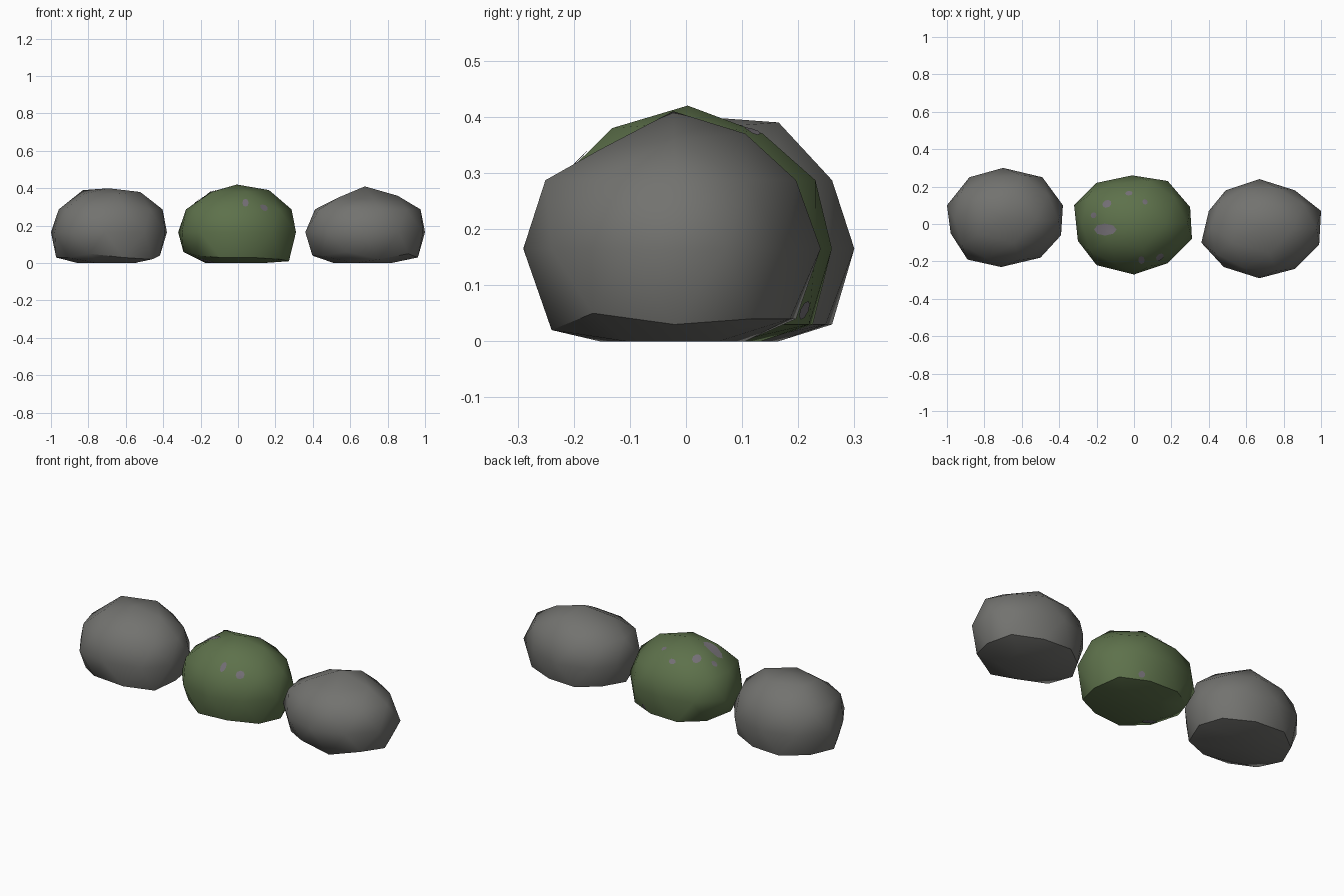
import bpy, bmesh, math
from mathutils import Vector
from mathutils.bvhtree import BVHTree

default = bpy.data.objects.get("Cube")
if default:
    bpy.data.objects.remove(default, do_unlink=True)


def material(name, color):
    mat = bpy.data.materials.new(name)
    mat.use_nodes = True
    mat.diffuse_color = (*color, 1)
    bsdf = mat.node_tree.nodes["Principled BSDF"]
    bsdf.inputs["Base Color"].default_value = (*color, 1)
    bsdf.inputs["Roughness"].default_value = 0.9
    return mat


STONE = material("grey stone", (0.17, 0.17, 0.16))
MOSS = material("moss green", (0.11, 0.165, 0.07))
BARE = material("bare stone", (0.17, 0.155, 0.175))


def finish(bm, name, mat, smooth_angle):
    mesh = bpy.data.meshes.new(name)
    bm.to_mesh(mesh)
    bm.free()
    mesh.materials.append(mat)
    obj = bpy.data.objects.new(name, mesh)
    bpy.context.collection.objects.link(obj)
    bpy.ops.object.select_all(action="DESELECT")
    obj.select_set(True)
    bpy.context.view_layer.objects.active = obj
    bpy.ops.object.shade_smooth_by_angle(angle=math.radians(smooth_angle))
    return obj


def boulder(name, mat, outline, crown, foot, apex):
    """Icosphere fitted to a ten-point waist outline, with a flat base (hundredths)."""
    waist = [Vector((x, y, 0)) / 100 for x, y in outline]
    centre = sum(waist, Vector()) / len(waist)
    bm = bmesh.new()
    bmesh.ops.create_icosphere(bm, subdivisions=2, radius=1)
    for v in bm.verts:
        height, reach = v.co.z, v.co.xy.length
        step = round(math.degrees(math.atan2(v.co.y, v.co.x)) / 18) % 20
        if abs(height) > 0.95:                       # poles
            v.co = centre
            v.co.z = apex / 100 if height > 0 else 0
            continue
        if abs(height) < 0.2:                        # waist
            v.co = waist[step // 2]
            v.co.z = 0.165
            continue
        between = (waist[step // 2] + waist[step // 2 - 1]) / 2 - centre
        v.co = centre + between * reach / math.cos(math.pi / 10)
        if height > 0.7:
            v.co.z = crown[step // 4] / 100
        elif height > 0:
            v.co.z = 0.287
        elif height > -0.7:
            v.co.z = foot[step // 2] / 100
        else:
            v.co.z = 0
    bmesh.ops.recalc_face_normals(bm, faces=bm.faces)
    return finish(bm, name, mat, 42)


boulder("right_boulder", STONE,
        [(-38, 10), (-49, 25), (-70, 30), (-88, 25), (-100, 10),
         (-98, -5), (-89, -19), (-71, -23), (-50, -18), (-39, -6)],
        [38, 39, 39, 37, 37], [4, 3, 3, 3, 3, 3, 3, 5, 3, 2], 40)
mossy = boulder("mossy_boulder", MOSS,
                [(30, 9), (18, 23), (-1, 26), (-20, 22), (-32, 10),
                 (-30, -9), (-20, -22), (0, -27), (18, -21), (31, -8)],
                [39, 37, 38, 38, 38], [1, 3, 3, 3, 4, 6, 4, 3, 3, 2], 42)
boulder("left_boulder", STONE,
        [(100, 7), (86, 18), (67, 24), (49, 18), (40, 7),
         (36, -10), (48, -23), (67, -29), (86, -24), (99, -11)],
        [36, 37, 35, 35, 34], [3, 4, 4, 4, 4, 4, 4, 6, 2, 5], 41)

# Bare patches lying on the moss: position, half width, half length
skin = bmesh.new()
skin.from_mesh(mossy.data)
tree = BVHTree.FromBMesh(skin)


def bare_patch(index, spot, width, length):
    place, normal, _, _ = tree.find_nearest(Vector(spot))
    across = Vector((0, 1, 0)).cross(normal).normalized()
    along = normal.cross(across)
    bm = bmesh.new()
    bmesh.ops.create_circle(bm, cap_ends=True, cap_tris=True, segments=8, radius=1)
    bmesh.ops.subdivide_edges(bm, edges=bm.edges, cuts=1)
    for v in bm.verts:
        target = place + across * v.co.x * width + along * v.co.y * length
        hit, facing, _, _ = tree.find_nearest(target)
        v.co = hit + facing * 0.003
        v.co.z = max(v.co.z, -0.001)
    finish(bm, f"bare_patch_{index}", BARE, 60)


patches = [((-.15, .12, .38), .025, .027), ((-.03, .18, .36), .02, .016),
           ((.06, .12, .38), .015, .015), ((-.23, .05, .35), .02, .016),
           ((-.16, -.03, .38), .07, .032), ((.04, -.19, .32), .017, .03),
           ((.14, -.18, .3), .023, .025), ((.12, .2, .06), .018, .018),
           ((-.17, -.08, 0), .045, .03)]
for number, patch in enumerate(patches, 1):
    bare_patch(number, *patch)
skin.free()
